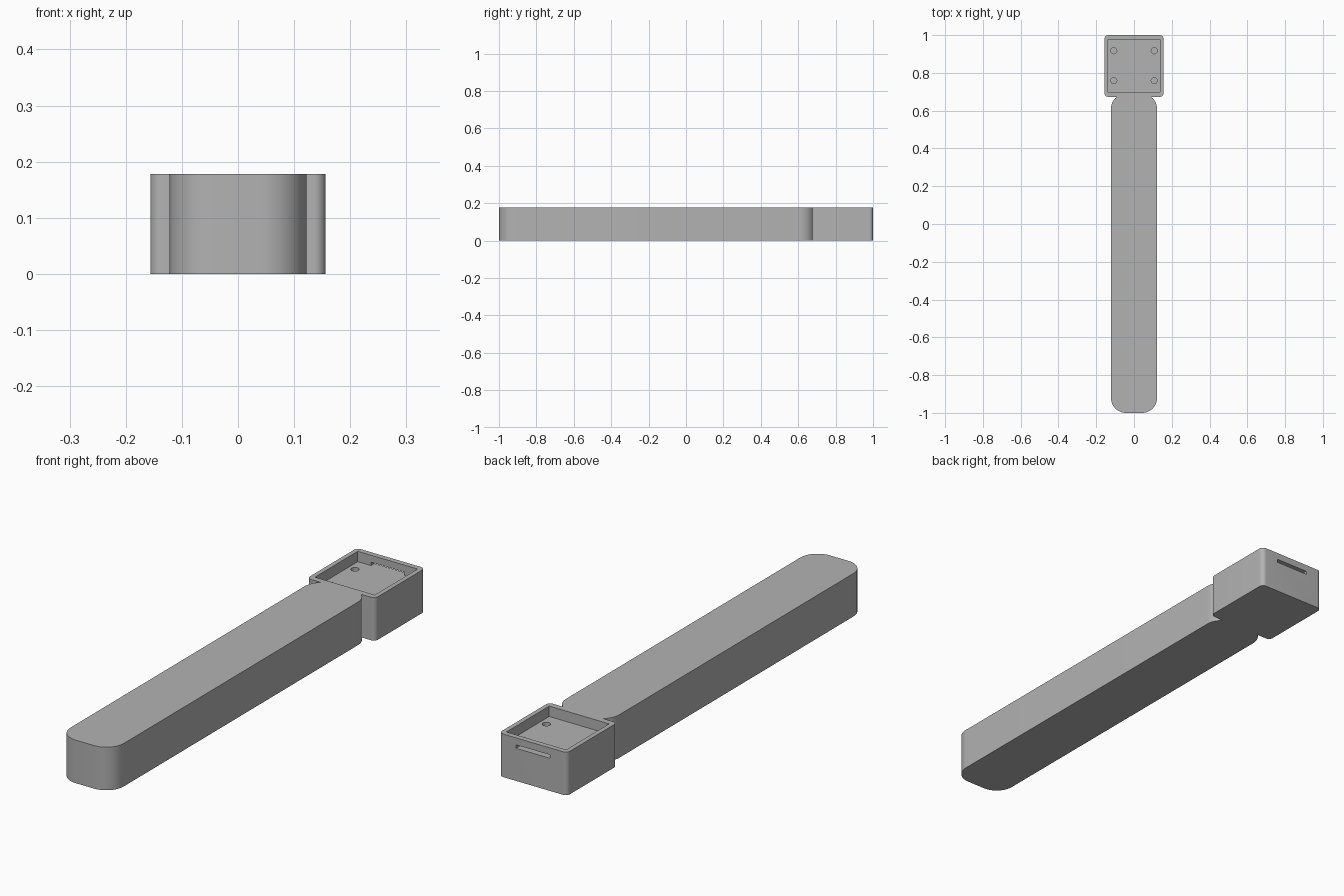
import bpy, bmesh, math

cube = bpy.data.objects.get("Cube")
if cube:
    bpy.data.objects.remove(cube, do_unlink=True)

HEIGHT = 0.178
FLOOR = 0.135

grey = bpy.data.materials.new("plain grey")
grey.use_nodes = True
grey.diffuse_color = (0.45, 0.45, 0.45, 1)
grey.node_tree.nodes["Principled BSDF"].inputs["Base Color"].default_value = (0.45, 0.45, 0.45, 1)


def prism(name, half_x, y0, y1, z0, z1, radius=0.0, cx=0.0, steps=12):
    """Upright block whose plan is a rectangle with rounded corners."""
    bm = bmesh.new()
    cy, half_y = (y0 + y1) / 2, (y1 - y0) / 2
    plan = []
    for i, (sx, sy) in enumerate([(1, 1), (-1, 1), (-1, -1), (1, -1)]):
        for k in range(steps + 1 if radius else 1):
            a = (i + k / steps) * math.pi / 2
            plan.append((cx + sx * (half_x - radius) + radius * math.cos(a),
                         cy + sy * (half_y - radius) + radius * math.sin(a)))
    base = bm.faces.new([bm.verts.new((x, y, z0)) for x, y in plan])
    grown = bmesh.ops.extrude_face_region(bm, geom=[base])["geom"]
    bmesh.ops.translate(bm, vec=(0, 0, z1 - z0),
                        verts=[v for v in grown if isinstance(v, bmesh.types.BMVert)])
    bmesh.ops.remove_doubles(bm, verts=bm.verts, dist=1e-6)
    bmesh.ops.recalc_face_normals(bm, faces=bm.faces)
    mesh = bpy.data.meshes.new(name)
    bm.to_mesh(mesh)
    bm.free()
    mesh.materials.append(grey)
    obj = bpy.data.objects.new(name, mesh)
    bpy.context.collection.objects.link(obj)
    return obj


def select(obj):
    bpy.ops.object.select_all(action='DESELECT')
    obj.select_set(True)
    bpy.context.view_layer.objects.active = obj


def cut(obj, cutter, keep=False):
    mod = obj.modifiers.new("cut", 'BOOLEAN')
    mod.operation = 'DIFFERENCE'
    mod.solver = 'EXACT'
    mod.object = cutter
    select(obj)
    bpy.ops.object.modifier_apply(modifier=mod.name)
    if not keep:
        bpy.data.objects.remove(cutter, do_unlink=True)


# Head: rounded box with an open tray on top
head = prism("head_box", 0.156, 0.673, 1.0, 0, HEIGHT, 0.02)
handle = prism("handle", 0.122, -1.0, 0.69, 0, HEIGHT, 0.08, steps=16)

# Trim the handle where it meets the head
cut(handle, head, keep=True)

cut(head, prism("tray_cutter", 0.137, 0.698, 0.978, FLOOR, HEIGHT + 0.1))

# Slot through the rear wall, level with the tray floor
cut(head, prism("slot_cutter", 0.077, 0.95, 1.1, FLOOR, FLOOR + 0.014))

# Four blind screw holes in the tray floor
for x in (-0.107, 0.107):
    for y in (0.759, 0.917):
        cut(head, prism("hole_cutter", 0.016, y - 0.016, y + 0.016,
                        0.06, FLOOR + 0.02, 0.016, cx=x, steps=6))

for part in (head, handle):
    select(part)
    bpy.ops.object.shade_smooth_by_angle(angle=math.radians(30))
